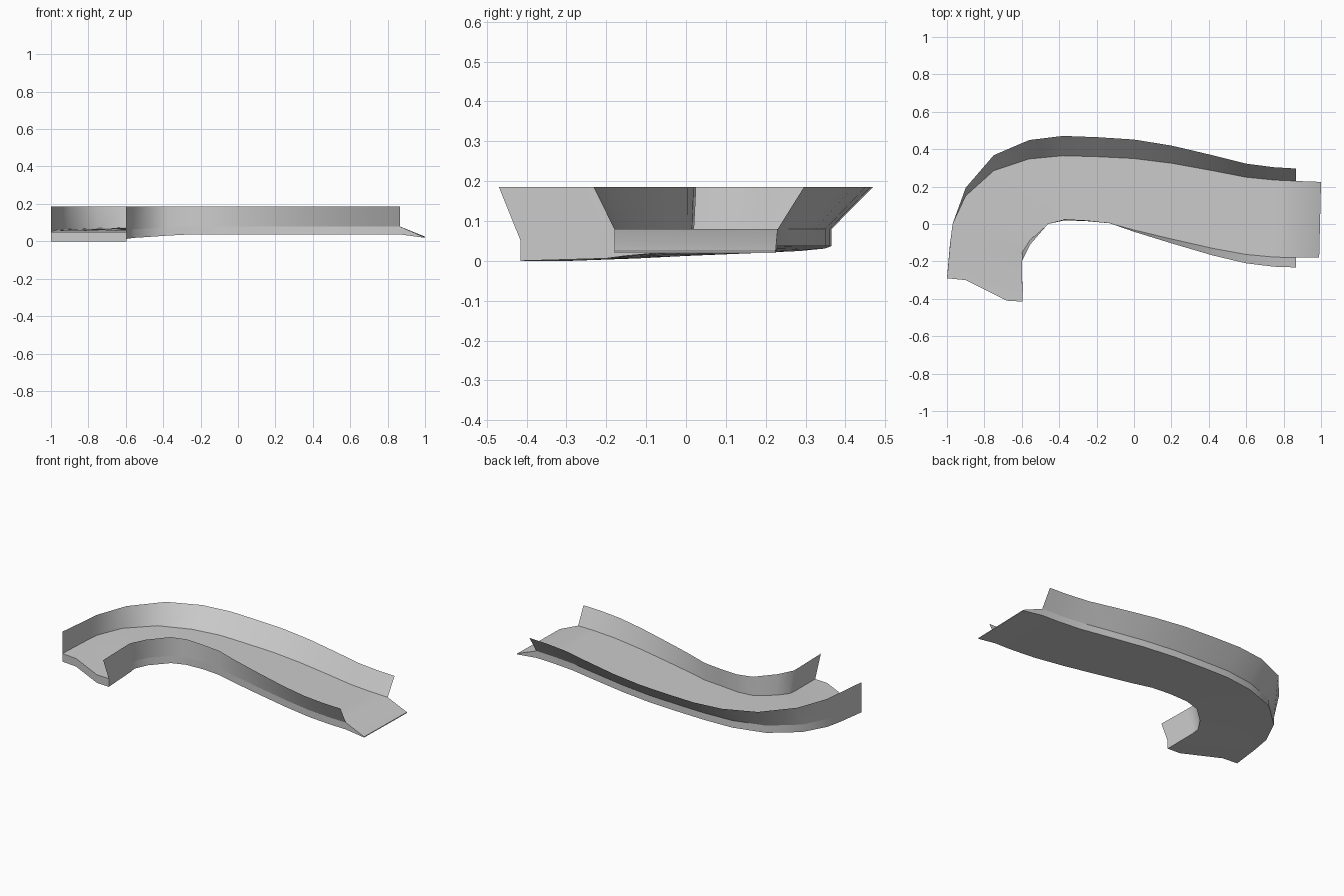
import bpy, bmesh

if "Cube" in bpy.data.objects:
    bpy.data.objects.remove(bpy.data.objects["Cube"])

WALL_TOP = 0.186

# Paired floor-edge stations: outer x, outer y, inner x, inner y
STATIONS = [
    (-1.0, -0.29, -0.595, -0.415),
    (-0.985, -0.12, -0.60, -0.20),
    (-0.97, 0.0, -0.60, -0.155),
    (-0.90, 0.15, -0.555, -0.085),
    (-0.75, 0.285, -0.46, 0.0),
    (-0.56, 0.348, -0.37, 0.02),
    (-0.38, 0.365, -0.25, 0.015),
    (-0.20, 0.36, -0.13, 0.004),
    (0.0, 0.35, 0.0, -0.032),
    (0.20, 0.325, 0.20, -0.08),
    (0.42, 0.285, 0.42, -0.13),
    (0.60, 0.25, 0.60, -0.163),
    (0.75, 0.235, 0.75, -0.177),
    (0.865, 0.23, 0.865, -0.18),
]
TIP = (1.0, 0.225, 0.99, -0.18)
COLUMNS = (0.0, 0.25, 0.8, 1.0)


def heights(i):
    """Bottom and top of the floor slab, rising along the bend."""
    if i == len(STATIONS):
        return 0.02, 0.025
    bottom = 0.037 * min(1.0, i / 6)
    return bottom, 0.05 + 0.8 * bottom


def flare(y):
    """Walls lean outwards across the channel."""
    return y + max(0.29 * y, -0.055)


def finish(name, bm):
    bmesh.ops.recalc_face_normals(bm, faces=bm.faces)
    mesh = bpy.data.meshes.new(name)
    bm.to_mesh(mesh)
    bm.free()
    obj = bpy.data.objects.new(name, mesh)
    bpy.context.collection.objects.link(obj)
    bpy.context.view_layer.objects.active = obj
    obj.select_set(True)
    bpy.ops.object.shade_smooth_by_angle(angle=0.6)
    obj.select_set(False)


# Floor slab: closed rings across the channel, tapering to a wedge at the tip
bm = bmesh.new()
rings = []
for i, (ox, oy, ix, iy) in enumerate(STATIONS + [TIP]):
    low, high = heights(i)
    points = [(ox + (ix - ox) * t, oy + (iy - oy) * t) for t in COLUMNS]
    if i == 0:  # bulging front end
        points[1:3] = [(-0.90, -0.30), (-0.68, -0.41)]
    ring = [bm.verts.new((x, y, high)) for x, y in points]
    ring += [bm.verts.new((x, y, low)) for x, y in reversed(points)]
    rings.append(ring)
for a, b in zip(rings, rings[1:]):
    for k in range(8):
        bm.faces.new((a[k], a[(k + 1) % 8], b[(k + 1) % 8], b[k]))
bm.faces.new(rings[0])
bm.faces.new(rings[-1])
finish("channel_floor", bm)


# Thin flared side walls
def wall(name, column):
    bm = bmesh.new()
    pairs = []
    for i, s in enumerate(STATIONS):
        x, y = s[column:column + 2]
        top_y = y if (i == 0 and column == 0) else flare(y)
        pairs.append((bm.verts.new((x, y, heights(i)[1])),
                      bm.verts.new((x, top_y, WALL_TOP))))
    for a, b in zip(pairs, pairs[1:]):
        bm.faces.new((a[0], b[0], b[1], a[1]))
    finish(name, bm)


wall("outer_wall", 0)
wall("inner_wall", 2)
